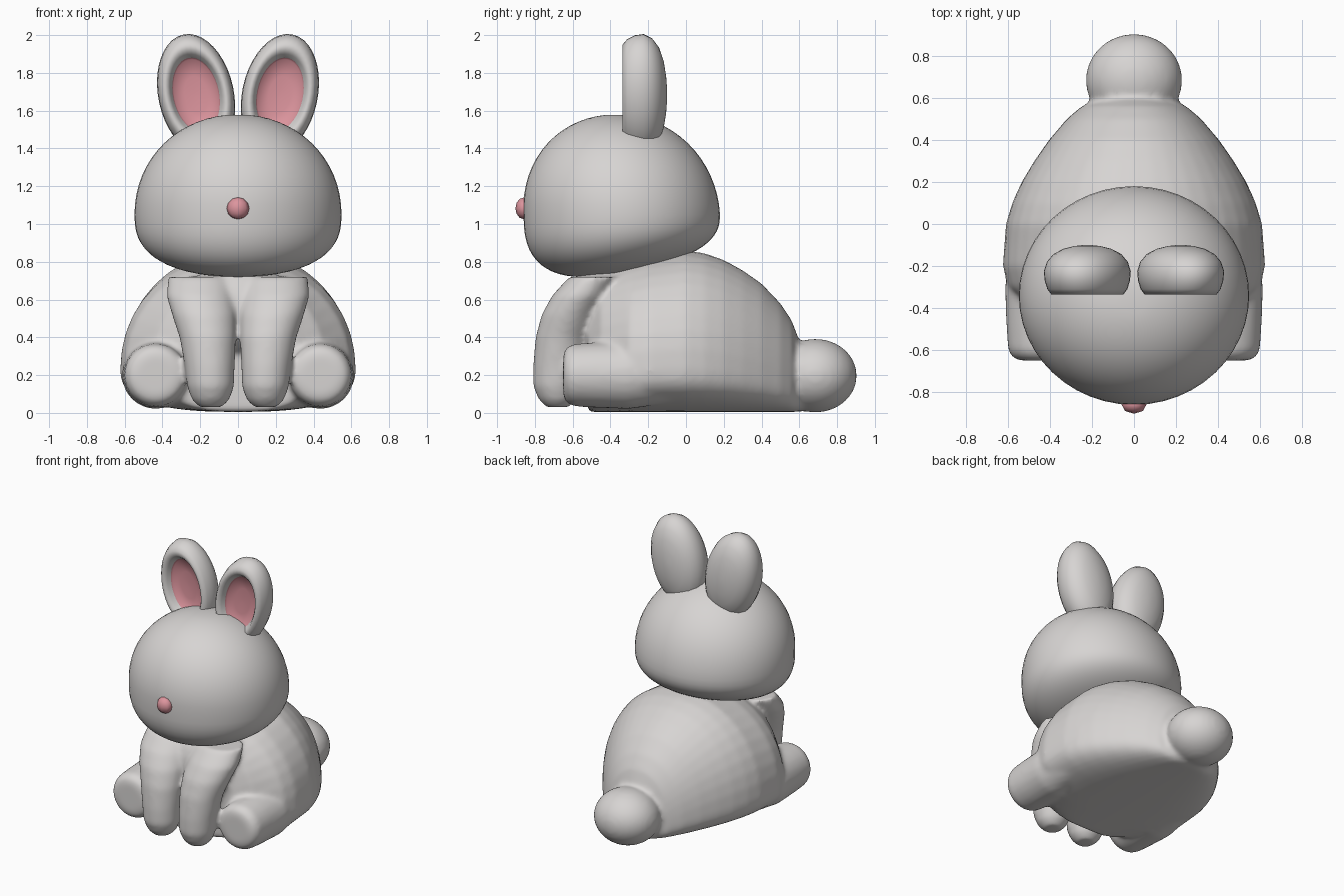
import bpy, bmesh, math
from mathutils import Matrix

cube = bpy.data.objects.get("Cube")
if cube:
    bpy.data.objects.remove(cube, do_unlink=True)


def material(name, color):
    m = bpy.data.materials.new(name)
    m.use_nodes = True
    m.diffuse_color = (*color, 1)
    m.node_tree.nodes["Principled BSDF"].inputs["Base Color"].default_value = (*color, 1)
    return m


FUR = material("light grey fur", (0.68, 0.66, 0.65))
PINK = material("soft pink", (0.72, 0.30, 0.34))


def finish(name, bm, mats):
    bmesh.ops.recalc_face_normals(bm, faces=bm.faces)
    for f in bm.faces:
        f.smooth = True
    me = bpy.data.meshes.new(name)
    bm.to_mesh(me)
    bm.free()
    for m in mats:
        me.materials.append(m)
    ob = bpy.data.objects.new(name, me)
    bpy.context.collection.objects.link(ob)
    return ob


def loft(bm, rings):
    """Bridge closed rings of points and cap both ends; returns side faces per band."""
    vs = [[bm.verts.new(p) for p in r] for r in rings]
    n = len(vs[0])
    bands = [[bm.faces.new((a[i], a[(i + 1) % n], b[(i + 1) % n], b[i])) for i in range(n)]
             for a, b in zip(vs, vs[1:])]
    caps = [bm.faces.new(vs[0]), bm.faces.new(vs[-1])]
    return bands, caps


def spow(v, n):
    return math.copysign(abs(v) ** (2 / n), v)


def angles(n):
    return [2 * math.pi * i / n for i in range(n)]


def ball(bm, center, radii, segs=32, rings=20):
    mat = Matrix.Translation(center) @ Matrix.Diagonal((*radii, 1))
    return bmesh.ops.create_uvsphere(bm, u_segments=segs, v_segments=rings, radius=1, matrix=mat)["verts"]


# Body: sections along y (y, half width, top), flat underneath
bm = bmesh.new()
SECTIONS = [(-.52, .34, .66), (-.45, .47, .74), (-.3, .6, .8), (-.2, .625, .83), (0, .61, .86),
            (.1, .58, .845), (.2, .535, .81), (.3, .475, .755), (.4, .405, .685),
            (.5, .32, .58), (.56, .25, .49), (.6, .16, .38)]
rings = []
for y, w, top in SECTIONS:
    mid = .27 * top
    ring = []
    for a in angles(40):
        c, s = math.cos(a), math.sin(a)
        if s >= 0:
            ring.append((w * spow(c, 2.1), y, mid + (top - mid) * spow(s, 2.1)))
        else:
            ring.append((w * spow(c, 2.6), y, mid + (mid - .005) * spow(s, 2.6)))
    rings.append(ring)
loft(bm, rings)

# Chest and tail
ball(bm, (0, -.44, .54), (.32, .2, .25))
ball(bm, (0, .685, .197), (.23, .22, .195))

# Front legs (z, x, y, rx, ry) and hind feet (y, radius)
LEG = [(.03, .145, -.68, .06, .06), (.07, .145, -.68, .1, .1), (.14, .145, -.68, .125, .13),
       (.25, .15, -.675, .133, .135), (.4, .16, -.655, .15, .142), (.52, .18, -.615, .17, .15),
       (.62, .2, -.56, .18, .15), (.72, .2, -.49, .17, .13)]
FOOT = [(-.65, .11), (-.635, .145), (-.6, .165), (-.5, .172), (-.3, .18), (-.1, .15)]
for side in (1, -1):
    loft(bm, [[(side * (x + rx * math.cos(a)), y + ry * math.sin(a), z) for a in angles(24)]
              for z, x, y, rx, ry in LEG])
    loft(bm, [[(side * (.435 + r * math.cos(a)), y, .2 + r * math.sin(a)) for a in angles(24)]
              for y, r in FOOT])
body = finish("body_with_legs_and_tail", bm, [FUR])
remesh = body.modifiers.new("fuse", 'REMESH')
remesh.mode = 'VOXEL'
remesh.voxel_size = .016
remesh.use_smooth_shade = True
smooth = body.modifiers.new("soften", 'SMOOTH')
smooth.factor = .5
smooth.iterations = 10

# Head: rounded top, flatter underside that tilts up toward the back
bm = bmesh.new()
rings = []
for i in range(1, 32):
    t = math.pi * (i / 32 - .5)
    low = t < 0
    n = 2.6 if low else 2.05
    r, h = spow(math.cos(t), n), spow(math.sin(t), n)
    ring = []
    for a in angles(48):
        x, y = .548 * r * math.cos(a), .52 * r * math.sin(a)
        z = 1.05 + h * (.31 if low else .53)
        ring.append((x, y - .34 - .03 * max(h, 0), z + (.16 * y * -h if low else 0)))
    rings.append(ring)
loft(bm, rings)
finish("head", bm, [FUR])

# Ears: egg outline swept from back to rim, then into a shallow pink hollow
PROFILE = [(.08, -.1), (.3, -.105), (.55, -.118), (.78, -.143), (.93, -.18), (1, -.225), (.98, -.27),
           (.92, -.31), (.83, -.335), (.74, -.335), (.67, -.315), (.61, -.288), (.58, -.275), (.3, -.265), (.05, -.262)]
for side, name in ((1, "left_ear"), (-1, "right_ear")):
    bm = bmesh.new()
    tilt = math.radians(12)
    rings = []
    for s, y in PROFILE:
        ring = []
        for a in angles(40):
            u, v = .2 * s * math.cos(a), .325 * s * math.sin(a)
            x = .222 + u * math.cos(tilt) + v * math.sin(tilt)
            z = 1.685 + v * math.cos(tilt) - u * math.sin(tilt)
            ring.append((side * x, y, z))
        rings.append(ring)
    bands, caps = loft(bm, rings)
    for f in [f for band in bands[-3:] for f in band] + [caps[1]]:
        f.material_index = 1
    finish(name, bm, [FUR, PINK])

# Nose
bm = bmesh.new()
ball(bm, (0, -.858, 1.083), (.06, .045, .058), 8, 6)
finish("nose", bm, [PINK])
